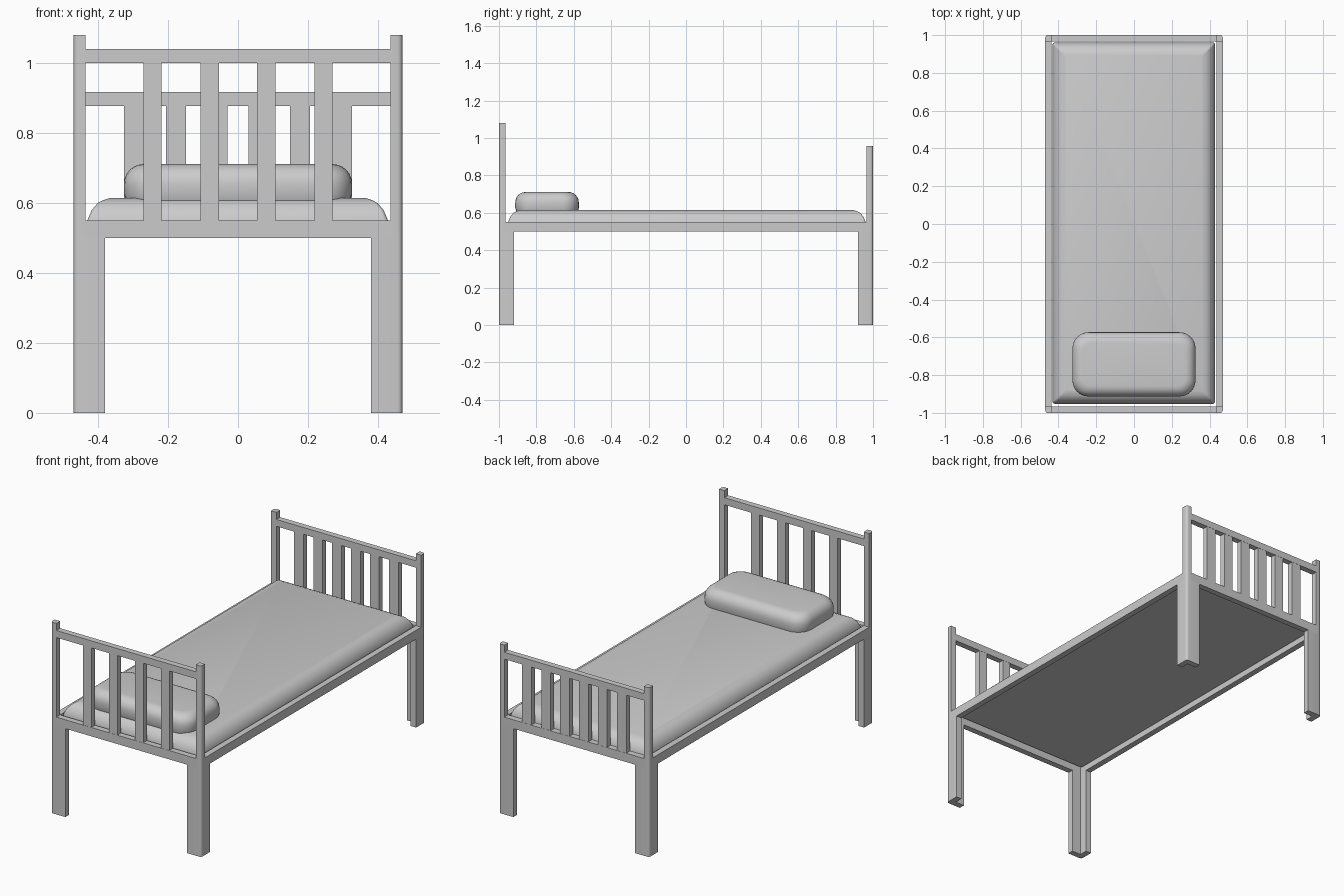
import bpy, bmesh, math

if "Cube" in bpy.data.objects:
    bpy.data.objects.remove(bpy.data.objects["Cube"])

T = 0.034          # frame stock thickness
X, Y = 0.47, 1.0   # outer half sizes


def make(name, bm, smooth=False):
    bmesh.ops.recalc_face_normals(bm, faces=bm.faces)
    me = bpy.data.meshes.new(name)
    bm.to_mesh(me)
    bm.free()
    ob = bpy.data.objects.new(name, me)
    bpy.context.collection.objects.link(ob)
    if smooth:
        bpy.ops.object.select_all(action='DESELECT')
        ob.select_set(True)
        bpy.context.view_layer.objects.active = ob
        bpy.ops.object.shade_smooth_by_angle(angle=math.radians(50))
    return ob


def loft(name, rings, smooth=True):
    """Skin a stack of equal-length closed loops and cap both ends."""
    bm = bmesh.new()
    vs = [[bm.verts.new(p) for p in r] for r in rings]
    n = len(rings[0])
    for a, b in zip(vs, vs[1:]):
        for i in range(n):
            j = (i + 1) % n
            bm.faces.new((a[i], a[j], b[j], b[i]))
    bm.faces.new(vs[0][::-1])
    bm.faces.new(vs[-1])
    return make(name, bm, smooth)


def box(name, x0, x1, y0, y1, z0, z1):
    r = [(x0, y0), (x1, y0), (x1, y1), (x0, y1)]
    return loft(name, [[(x, y, z) for x, y in r] for z in (z0, z1)], False)


def round_rect(x0, x1, y0, y1, rad, z, seg=6):
    pts = []
    for k, (cx, cy) in enumerate([(x1 - rad, y1 - rad), (x0 + rad, y1 - rad),
                                  (x0 + rad, y0 + rad), (x1 - rad, y0 + rad)]):
        for s in range(seg + 1):
            a = math.pi / 2 * (k + s / seg)
            pts.append((cx + rad * math.cos(a), cy + rad * math.sin(a), z))
    return pts


def cushion(name, x0, x1, y0, y1, rad, profile):
    """Rounded slab from (inset, height) pairs."""
    return loft(name, [round_rect(x0 + i, x1 - i, y0 + i, y1 - i,
                                  max(rad - i * 0.6, 0.01), z) for i, z in profile])


# Corner legs (L section) and square posts with a rounded outer corner
R = 0.014
corner = [(R - R * math.sin(a), R - R * math.cos(a))
          for a in (math.pi / 2 * k / 4 for k in range(5))]
leg_section = corner + [(0, 0.08), (T, 0.08), (T, T), (0.09, T), (0.09, 0)]
post_section = corner + [(0, T), (T, T), (T, 0)]
for end, sy, top in (("head", -1, 1.08), ("foot", 1, 0.957)):
    for side, sx in (("left", -1), ("right", 1)):
        def place(sec, z):
            return [(sx * (X - u), sy * (Y - v), z) for u, v in sec]
        loft(f"{end}_leg_{side}", [place(leg_section, z) for z in (0, 0.5)])
        loft(f"{end}_post_{side}", [place(post_section, z) for z in (0.5, top)])

# Side rails
for side, sx in (("left", -1), ("right", 1)):
    a, b = sorted((sx * (X - T), sx * X))
    box(f"side_rail_{side}", a, b, -Y + T, Y - T, 0.5, 0.55)

# Head and foot panels: lower rail, top rail and slats
for end, sy, z0, z1, centres, w in (
        ("head", -1, 1.0, 1.04, (0.081, 0.244), 0.052),
        ("foot", 1, 0.878, 0.917, (0.059, 0.177, 0.297), 0.058)):
    a, b = sorted((sy * (Y - T), sy * Y))
    box(f"{end}_lower_rail", -X + T, X - T, a, b, 0.5, 0.55)
    box(f"{end}_top_rail", -X + T, X - T, a, b, z0, z1)
    for s in (-1, 1):
        for i, c in enumerate(centres):
            box(f"{end}_slat_{'left' if s < 0 else 'right'}_{i + 1}",
                s * c - w / 2, s * c + w / 2, a + 0.001, b - 0.001, 0.55, z0)

# Mattress
cushion("mattress", -0.431, 0.429, -0.952, 0.961, 0.012,
        [(0, 0.53), (0, 0.55), (0.013, 0.58), (0.03, 0.60), (0.045, 0.608), (0.066, 0.615)])

# Pillow
pillow = [(0.006, 0.606), (0, 0.625)]
pillow += [(0.055 * (1 - math.cos(a)), 0.655 + 0.056 * math.sin(a))
           for a in (math.pi / 2 * k / 6 for k in range(7))]
cushion("pillow", -0.326, 0.326, -0.913, -0.573, 0.085, pillow)
